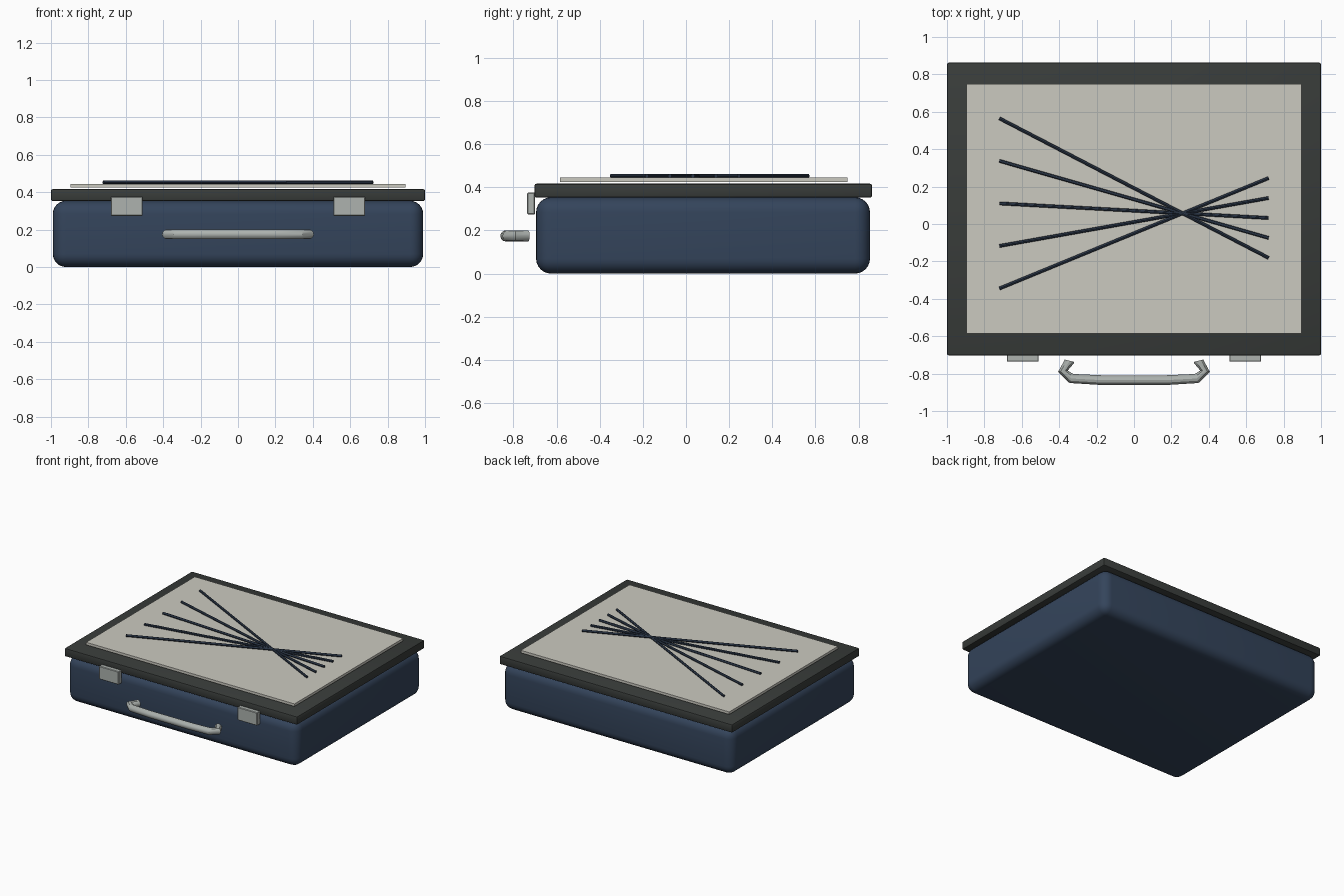
import bpy

cube = bpy.data.objects.get("Cube")
if cube:
    bpy.data.objects.remove(cube, do_unlink=True)


def material(name, rgb):
    mat = bpy.data.materials.new(name)
    mat.use_nodes = True
    mat.diffuse_color = (*rgb, 1)
    mat.node_tree.nodes["Principled BSDF"].inputs["Base Color"].default_value = (*rgb, 1)
    return mat


NAVY = material("navy_shell", (0.034, 0.058, 0.105))
DARK = material("dark_frame", (0.04, 0.045, 0.042))
CREAM = material("cream_panel", (0.60, 0.59, 0.53))
METAL = material("pale_metal", (0.42, 0.45, 0.43))
INK = material("navy_rods", (0.022, 0.035, 0.06))


def box(name, low, high, mat, bevel=0, segments=2):
    """Box between two corners, with optional rounded edges."""
    centre = [(a + b) / 2 for a, b in zip(low, high)]
    bpy.ops.mesh.primitive_cube_add(size=1, location=centre)
    obj = bpy.context.object
    obj.name = name
    obj.scale = [b - a for a, b in zip(low, high)]
    bpy.ops.object.transform_apply(location=False, rotation=False, scale=True)
    obj.data.materials.append(mat)
    if bevel:
        mod = obj.modifiers.new("rounded_edges", 'BEVEL')
        mod.width = bevel
        mod.segments = segments
        bpy.ops.object.modifier_apply(modifier=mod.name)
        bpy.ops.object.shade_smooth_by_angle()
    return obj


def tube(name, points, radius, mat):
    """Round bar swept along a polyline."""
    curve = bpy.data.curves.new(name, 'CURVE')
    curve.dimensions = '3D'
    curve.bevel_depth = radius
    curve.bevel_resolution = 4
    curve.use_fill_caps = True
    spline = curve.splines.new('POLY')
    spline.points.add(len(points) - 1)
    for p, co in zip(spline.points, points):
        p.co = (*co, 1)
    obj = bpy.data.objects.new(name, curve)
    bpy.context.collection.objects.link(obj)
    bpy.ops.object.select_all(action='DESELECT')
    obj.select_set(True)
    bpy.context.view_layer.objects.active = obj
    bpy.ops.object.convert(target='MESH')
    obj = bpy.context.object
    obj.data.materials.clear()
    obj.data.materials.append(mat)
    bpy.ops.object.shade_smooth_by_angle()
    return obj


# Case, lid and inlaid panel
box("case_body", (-0.99, -0.695, 0), (0.99, 0.853, 0.354), NAVY, 0.07, 6)
box("lid_frame", (-1, -0.703, 0.352), (1, 0.863, 0.417), DARK, 0.01)
box("lid_panel", (-0.895, -0.585, 0.425), (0.895, 0.748, 0.445), CREAM)

# Rods that fan out through one crossing point
cross_x, cross_y, reach, rod_z = 0.26, 0.057, 0.72, 0.453
for i in range(5):
    start_y = 0.565 - 0.2275 * i
    slope = (cross_y - start_y) / (cross_x + reach)
    end_y = start_y + slope * 2 * reach
    tube(f"rod_{i + 1}", [(-reach, start_y, rod_z), (reach, end_y, rod_z)], 0.009, INK)

# Latches
for side, sign in (("left", 1), ("right", -1)):
    x = 0.595 * sign
    box(f"latch_{side}", (x - 0.085, -0.736, 0.274), (x + 0.085, -0.7, 0.376), METAL, 0.004, 1)

# Carrying handle, mirrored about the middle
half = [(0.345, -0.731), (0.346, -0.735), (0.38, -0.787), (0.335, -0.826), (0.17, -0.835)]
path = [(-x, y, 0.175) for x, y in half] + [(x, y, 0.175) for x, y in reversed(half)]
tube("carry_handle", path, 0.026, METAL)
